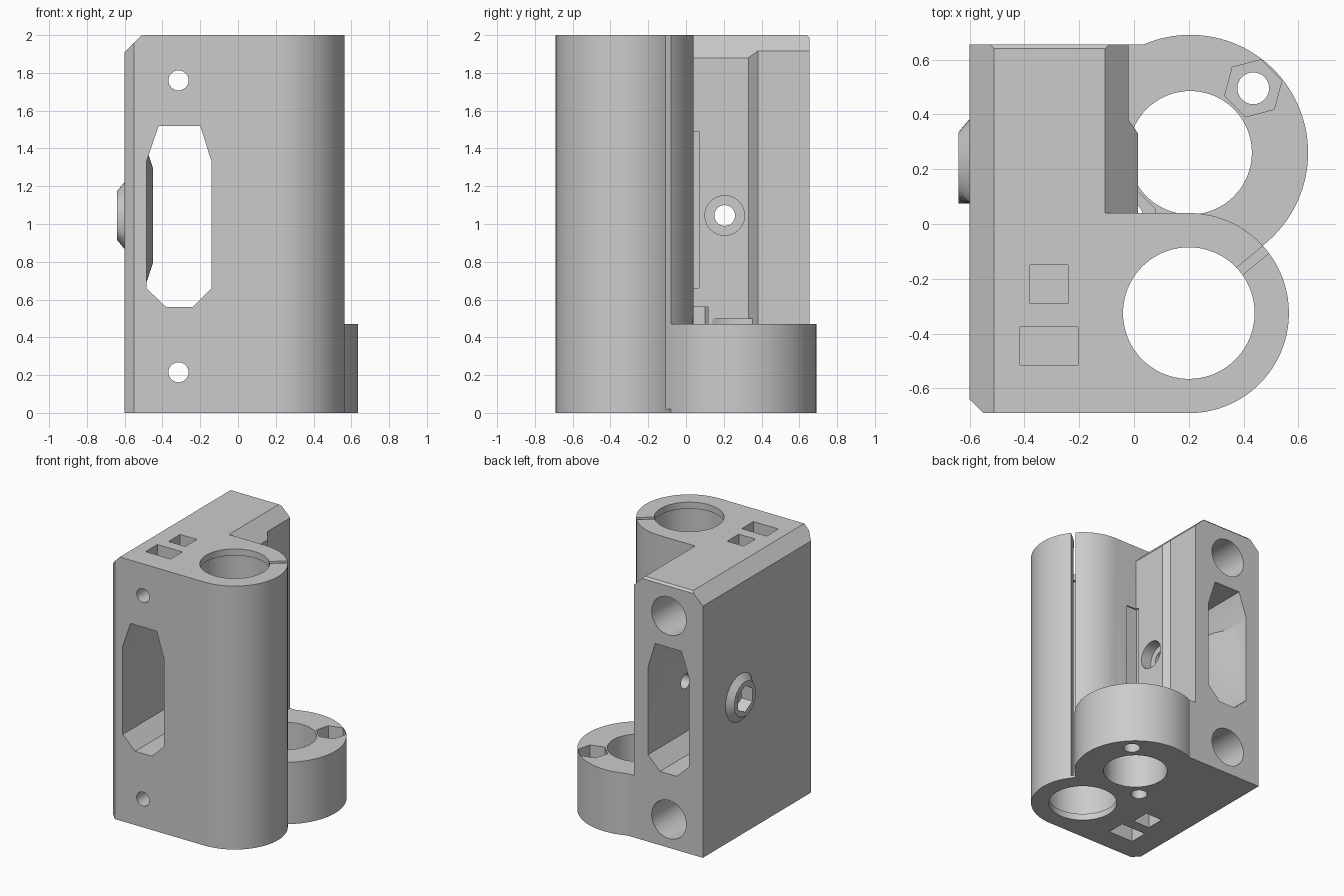
import bpy, bmesh
from math import sin, cos, pi, radians
from mathutils import Vector

if "Cube" in bpy.data.objects:
    bpy.data.objects.remove(bpy.data.objects["Cube"])

grey = bpy.data.materials.new("light grey plastic")
grey.use_nodes = True
grey.diffuse_color = (0.6, 0.6, 0.6, 1)
grey.node_tree.nodes["Principled BSDF"].inputs["Base Color"].default_value = (0.6, 0.6, 0.6, 1)


def circle(cx, cy, r, n=80, start=0.0, sweep=2 * pi):
    """Points on a closed circle."""
    return [(cx + r * cos(start + sweep * i / n), cy + r * sin(start + sweep * i / n)) for i in range(n)]


def rect(x0, x1, y0, y1):
    return [(x0, y0), (x1, y0), (x1, y1), (x0, y1)]


def prism(name, axis, pts, lo, hi, end_pts=None):
    """Extrude a profile along an axis, optionally lofting to a second profile."""
    place = {"x": lambda p, t: (t, p[0], p[1]),
             "y": lambda p, t: (p[0], t, p[1]),
             "z": lambda p, t: (p[0], p[1], t)}[axis]
    bm = bmesh.new()
    a = [bm.verts.new(place(p, lo)) for p in pts]
    b = [bm.verts.new(place(p, hi)) for p in (end_pts or pts)]
    bm.faces.new(a)
    bm.faces.new(b)
    for i in range(len(a)):
        j = (i + 1) % len(a)
        bm.faces.new((a[i], a[j], b[j], b[i]))
    bmesh.ops.recalc_face_normals(bm, faces=bm.faces)
    mesh = bpy.data.meshes.new(name)
    bm.to_mesh(mesh)
    bm.free()
    mesh.materials.append(grey)
    ob = bpy.data.objects.new(name, mesh)
    bpy.context.collection.objects.link(ob)
    return ob


def combine(tool, operation):
    """Apply a boolean to the body and discard the tool."""
    tool.hide_render = True
    bpy.context.view_layer.objects.active = body
    mod = body.modifiers.new("bool", "BOOLEAN")
    mod.operation, mod.object, mod.solver = operation, tool, "EXACT"
    bpy.ops.object.modifier_apply(modifier=mod.name)
    bpy.data.objects.remove(tool)


def add(*args):
    combine(prism(*args), "UNION")


def cut(*args):
    combine(prism(*args), "DIFFERENCE")


FRONT = (0.2, -0.325)   # bearing bore centre
BACK = (0.205, 0.26)    # rod clamp centre
PIN = (0.205, 1.045)    # cross screw, in y and z

# Main column: round bearing side, stepped rear wall
plan = [(-0.55, -0.69)] + circle(*FRONT, 0.365, 60, -pi / 2, pi) + [
    (0.2, 0.04), (0.015, 0.04), (0.015, 0.33), (-0.02, 0.38),
    (-0.02, 0.655), (-0.6, 0.655), (-0.6, -0.64)]
body = prism("carriage_body", "z", plan, 0, 2)

# Low clamp ring and the web joining it to the wall
add("clamp_ring", "z", circle(*BACK, 0.43, 120), 0, 0.47)
add("clamp_web", "z", rect(-0.2, 0.035, 0.1, 0.655), 0, 0.47)

# Bevels along the upper edges
cut("left_bevel", "y", [(-0.61, 1.9), (-0.5, 2.01), (-0.61, 2.01)], -1, 1)
cut("right_bevel", "y", [(-0.115, 2.01), (0.025, 1.87), (0.025, 2.01)], 0.04, 1)
cut("back_bevel", "x", [(0.63, 2.01), (0.665, 1.975), (0.665, 2.01)], -1, 0.3)

# Bearing bore with retaining lips, and its clamping slit
cut("bearing_bore", "z", circle(*FRONT, 0.24), -0.1, 2.1)
cut("bearing_seat", "z", circle(*FRONT, 0.262), 0.05, 1.95)
along = Vector((cos(radians(39.5)), sin(radians(39.5))))
side = Vector((-along.y, along.x)) * 0.017
mid = Vector(FRONT)
slit = [mid + along * d + side * s for d, s in ((0.15, -1), (0.41, -1), (0.41, 1), (0.15, 1))]
cut("bearing_slit", "z", slit, 0.02, 2.1)

# Rod bore, flared where it meets the wall
cut("rod_bore", "z", circle(*BACK, 0.225), -0.1, 0.5)

# Clamp screws with nut pockets on opposite sides of the rod
for sign, top in ((1, 0.6), (-1, 0.56)):
    x, y = BACK[0] + sign * 0.23, BACK[1] + sign * 0.235
    cut("clamp_screw_hole", "z", circle(x, y, 0.058, 32), -0.1, 0.5)
    cut("clamp_nut_pocket", "z", circle(x, y, 0.108, 6, radians(15)), 0.37, top)

# Belt window through the whole depth
window = [(-0.42, 1.52), (-0.2, 1.52), (-0.14, 1.33), (-0.14, 0.66),
          (-0.24, 0.56), (-0.38, 0.56), (-0.485, 0.66), (-0.485, 1.33)]
cut("belt_window", "y", window, -1, 1)

# Shallow relief in the rear wall
cut("wall_relief", "x", rect(0.03, 0.07, 0.66, 1.49), 0.003, 0.1)

# Bosses around the cross screw, inside and outside the left wall
add("inner_boss", "x", circle(*PIN, 0.37), -0.49, -0.45, circle(*PIN, 0.25))


def clipped(r):
    return [(max(y, 0.075), z) for y, z in circle(*PIN, r, 40, 0.01)]


add("outer_boss", "x", clipped(0.19), -0.59, -0.64, clipped(0.13))
cut("cross_screw_hole", "x", circle(*PIN, 0.055, 32), -1, 0.1)
cut("cross_screw_counterbore", "x", circle(*PIN, 0.105, 48), -0.07, 0.1)
cut("cross_nut_pocket", "x", circle(*PIN, 0.1, 6, pi / 6), -0.7, -0.55)

# Upper and lower mounting screws with wide rear bores and nut slots
for z, lo, hi in ((0.215, -0.1, 0.32), (1.76, 1.66, 2.1)):
    cut("mount_screw_hole", "y", circle(-0.315, z, 0.053, 32), -1, 1)
    cut("mount_bore", "y", circle(-0.315, z, 0.145, 48), 0.0, 1)
    cut("wide_slot", "z", rect(-0.415, -0.205, -0.515, -0.375), lo, hi)
    cut("narrow_slot", "z", rect(-0.38, -0.24, -0.29, -0.15), lo, hi)

# Smooth the round walls, keep machined edges crisp
bpy.ops.object.select_all(action="DESELECT")
body.select_set(True)
bpy.context.view_layer.objects.active = body
bpy.ops.object.shade_smooth_by_angle(angle=radians(25))
